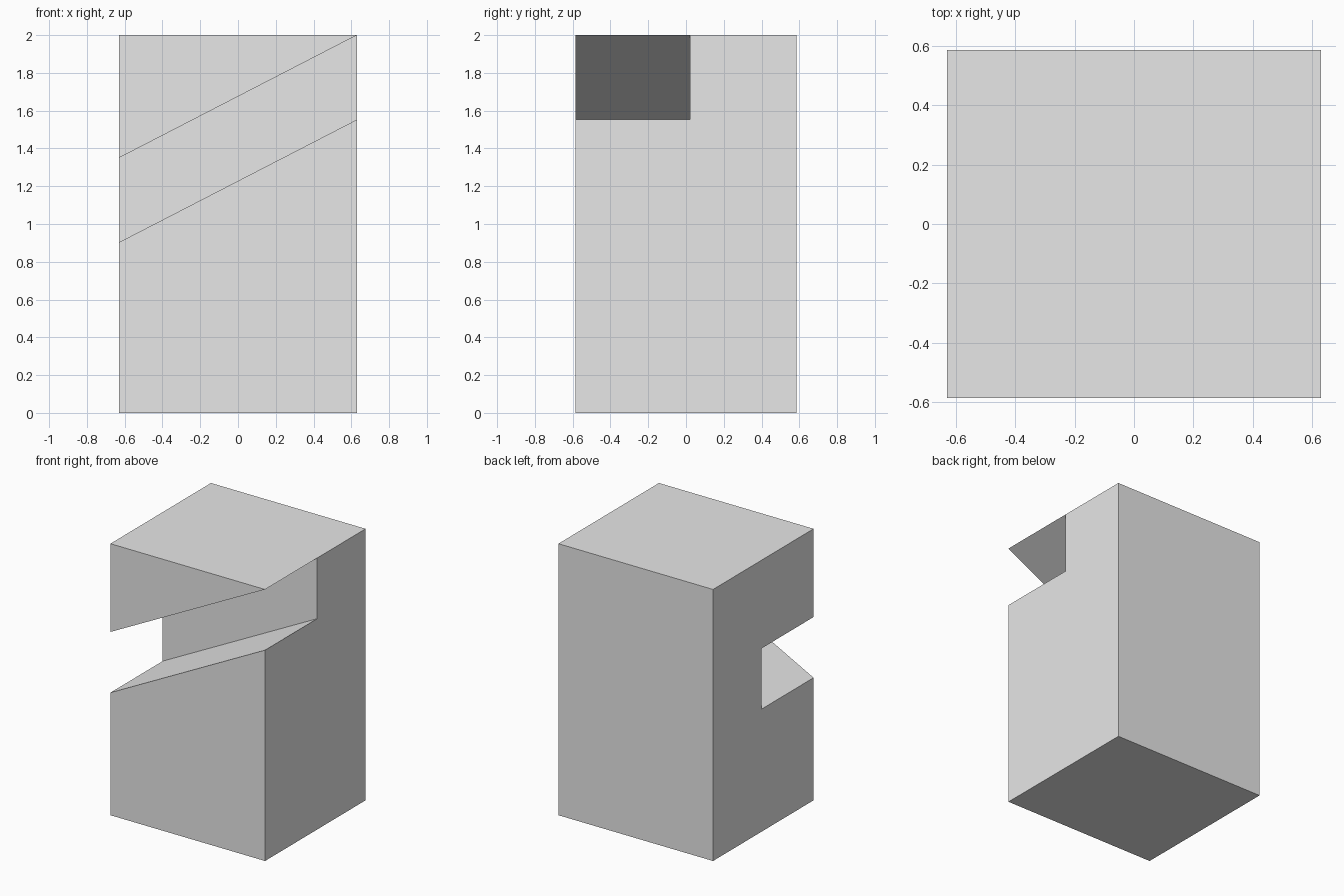
import bpy, bmesh

cube = bpy.data.objects.get("Cube")
if cube:
    bpy.data.objects.remove(cube, do_unlink=True)

HALF_X, HALF_Y, HEIGHT = 0.63, 0.585, 2.0
SLOT_Y = 0.022        # depth the slot reaches
SLOT_H = 0.447        # vertical opening of the slot
SLOT_TOP_LOW = 1.35   # slot ceiling at the -x end; it meets the top edge at +x

grey = bpy.data.materials.new("plain grey")
grey.use_nodes = True
colour = (0.8, 0.8, 0.8, 1.0)
grey.diffuse_color = colour
grey.node_tree.nodes["Principled BSDF"].inputs["Base Color"].default_value = colour

bm = bmesh.new()


def section(x, slot_top):
    """C-shaped cross-section of the block, with the slot opening to the front."""
    slot_floor = slot_top - SLOT_H
    points = [(-HALF_Y, 0), (HALF_Y, 0), (HALF_Y, HEIGHT), (-HALF_Y, HEIGHT),
              (-HALF_Y, slot_top), (SLOT_Y, slot_top),
              (SLOT_Y, slot_floor), (-HALF_Y, slot_floor)]
    found = {}
    for p in points:
        if p not in found:
            found[p] = bm.verts.new((x, *p))
    return [found[p] for p in points]


# Skin the two end sections; the upper jaw tapers to a single corner at +x
low = section(-HALF_X, SLOT_TOP_LOW)
high = section(HALF_X, HEIGHT)
for i in range(8):
    j = (i + 1) % 8
    loop = [low[i], low[j], high[j], high[i]]
    if i == 2:                       # top face shares the slot's back corner
        loop.insert(3, high[5])
    bm.faces.new(dict.fromkeys(loop))

# End caps
bm.faces.new(low)
bm.faces.new(high[:3] + high[5:])
bmesh.ops.recalc_face_normals(bm, faces=bm.faces)

mesh = bpy.data.meshes.new("slotted_block")
bm.to_mesh(mesh)
bm.free()
mesh.materials.append(grey)
block = bpy.data.objects.new("slotted_block", mesh)
bpy.context.collection.objects.link(block)
